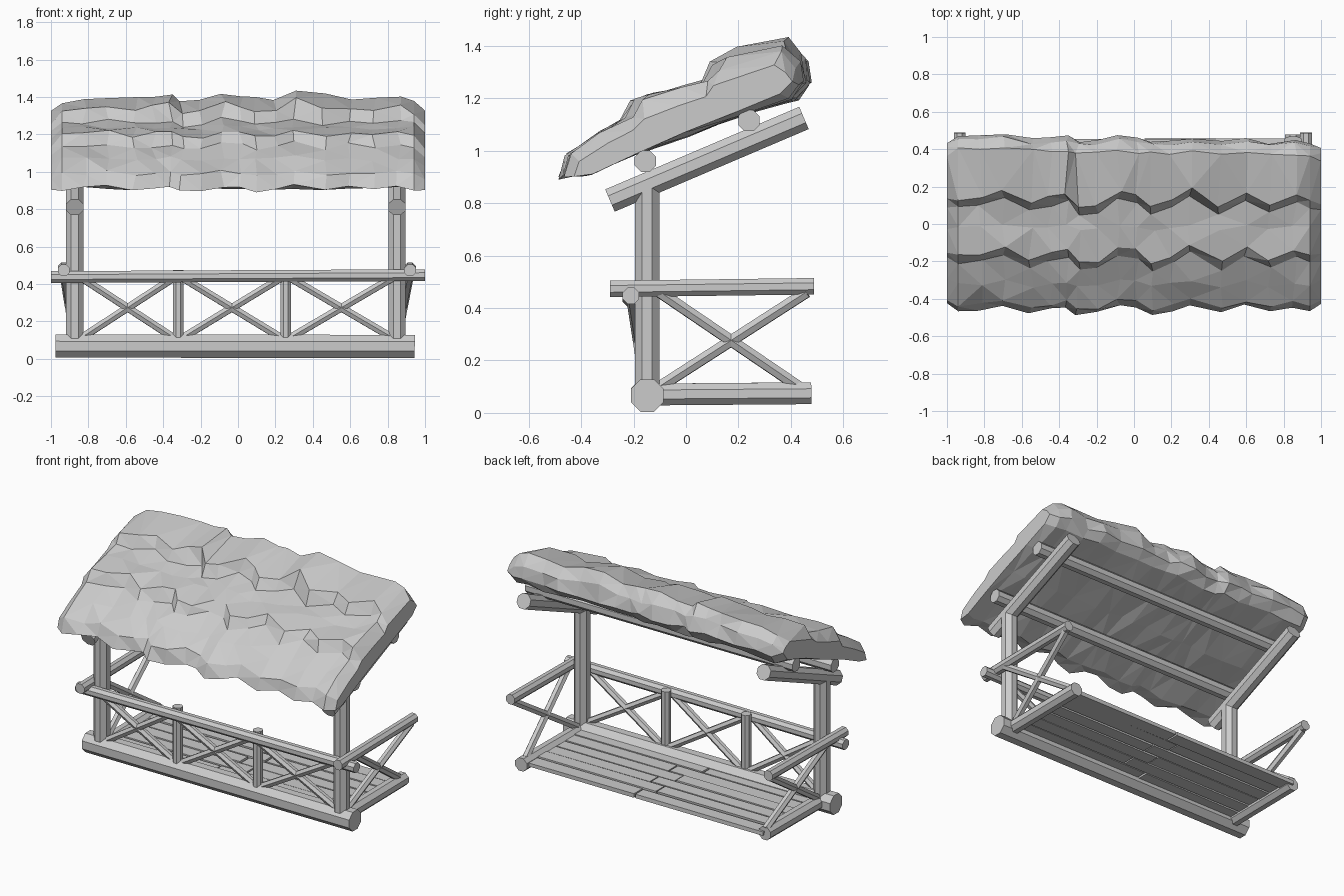
import bpy, bmesh, random
from math import pi
from mathutils import Vector, Matrix

random.seed(4)
cube = bpy.data.objects.get("Cube")
if cube:
    bpy.data.objects.remove(cube, do_unlink=True)

grey = bpy.data.materials.new("plain grey")
grey.use_nodes = True
colour = (0.6, 0.6, 0.6, 1)
grey.diffuse_color = colour
grey.node_tree.nodes["Principled BSDF"].inputs["Base Color"].default_value = colour


def finish(bm, name):
    bmesh.ops.recalc_face_normals(bm, faces=bm.faces)
    mesh = bpy.data.meshes.new(name)
    bm.to_mesh(mesh)
    bm.free()
    mesh.materials.append(grey)
    obj = bpy.data.objects.new(name, mesh)
    bpy.context.collection.objects.link(obj)
    return obj


def log(name, start, end, radius, sides=8):
    """Faceted log running between two points."""
    a, b = Vector(start), Vector(end)
    bm = bmesh.new()
    bmesh.ops.create_cone(bm, cap_ends=True, segments=sides, radius1=radius,
                          radius2=radius, depth=(b - a).length)
    turn = (b - a).to_track_quat('Z', 'Y').to_matrix().to_4x4()
    roll = Matrix.Rotation(pi / sides, 4, 'Z')
    bm.transform(Matrix.Translation((a + b) / 2) @ turn @ roll)
    return finish(bm, name)


# Front sill and handrail
log("front_sill", (-0.975, -0.148, 0.068), (0.945, -0.148, 0.066), 0.067)
log("front_handrail", (-1, -0.21, 0.437), (1, -0.21, 0.447), 0.034)

# Posts, rafters and side railings
for label, x, rail_x, sill_end in (("left", 0.85, 0.92, 0.478), ("right", -0.873, -0.932, 0.44)):
    log(label + "_post", (x, -0.148, 0.07), (x, -0.148, 0.87), 0.05)
    log(label + "_rafter", (x, -0.29, 0.81), (x, 0.45, 1.125), 0.05)
    log(label + "_side_sill", (x, -0.15, 0.07), (x, sill_end, 0.075), 0.045)
    log(label + "_side_handrail", (rail_x, -0.29, 0.473), (rail_x, 0.488, 0.483), 0.034)
    for k, (low, high) in enumerate(((-0.1, 0.46), (0.43, -0.1))):
        log(f"{label}_side_brace_{k + 1}", (x, low, 0.1), (rail_x, high, 0.46), 0.024, 6)

# Short front posts and crossed braces
for k, x in enumerate((-0.32, 0.255)):
    log(f"rail_post_{k + 1}", (x, -0.16, 0.08), (x, -0.16, 0.475), 0.031)
for k, (x0, x1) in enumerate(((-0.84, -0.34), (-0.3, 0.235), (0.275, 0.83))):
    for n, (low, high) in enumerate(((x0, x1), (x1, x0))):
        log(f"front_brace_{k + 1}_{n + 1}", (low, -0.155, 0.11),
            (high, -0.205, 0.435), 0.023, 6)

# Purlins under the roof
log("front_purlin", (-0.96, -0.155, 0.96), (0.96, -0.155, 0.96), 0.044)
log("back_purlin", (-0.96, 0.24, 1.115), (0.96, 0.24, 1.115), 0.044)

# Deck planks with staggered joints
rows = 6
pitch = 0.57 / rows
for r in range(rows):
    joint = (-0.08, 0.1)[r % 2] + random.uniform(-0.05, 0.05)
    for part, (x0, x1) in enumerate(((-0.87, joint - 0.005), (joint + 0.005, 0.87))):
        bm = bmesh.new()
        bmesh.ops.create_cube(bm, size=1)
        place = Vector(((x0 + x1) / 2, -0.11 + pitch * (r + 0.5),
                        0.08 + random.uniform(-0.004, 0.004)))
        bm.transform(Matrix.Translation(place)
                     @ Matrix.Diagonal((x1 - x0, pitch - 0.009, 0.025, 1)))
        for v in bm.verts:
            v.co.y += random.uniform(-0.003, 0.003)
        finish(bm, f"deck_plank_{r + 1}_{part + 1}")

# Thatched roof: a stepped profile swept along x
# Each profile point: y, z, how far it follows the wavy edge
profile = [(-0.43, 0.99, .6), (-0.32, 1.07, .4), (-0.2, 1.135, 1), (-0.16, 1.205, 1),
           (-0.02, 1.235, .3), (0.1, 1.265, 1), (0.14, 1.34, 1), (0.385, 1.395, .1),
           (0.435, 1.335, .3), (0.455, 1.26, .3), (0.41, 1.2, .1), (0.2, 1.135, 0),
           (0, 1.06, 0), (-0.2, 0.99, 0), (-0.38, 0.91, .3), (-0.455, 0.91, .6)]
# Each station: x, edge wave, ridge lift
stations = [(-1, 0, -.02), (-.94, -.01, -.02), (-.82, 0, 0), (-.7, .04, 0), (-.55, -.03, 0),
            (-.45, 0, .01), (-.36, .03, .01), (-.3, -.05, -.01), (-.2, -.04, 0), (-.08, .04, .01),
            (.02, .02, 0), (.1, -.05, 0), (.2, -.01, -.01), (.3, .05, .04), (.46, -.04, .02),
            (.6, .03, -.02), (.73, -.03, 0), (.86, .02, 0), (.94, -.01, -.02), (1, -.02, -.01)]
bm = bmesh.new()
rings = []
for x, wave, lift in stations:
    end = abs(x) == 1
    ring = []
    for k, (y, z, follow) in enumerate(profile):
        py = y + wave * follow + random.uniform(-.01, .01)
        pz = z + 0.4 * wave * follow + random.uniform(-.01, .01)
        if 6 <= k <= 8:
            pz += lift
        if 7 <= k <= 10:
            py -= 0.015 * x
        if end:
            # Ends shrink towards the middle of the thatch
            middle = 1.1 + 0.42 * py
            py *= 0.93
            pz += (middle - pz) * (0.42 if k <= 8 else 0.3)
        px = x if abs(x) > 0.9 else x + random.uniform(-.015, .015)
        ring.append(bm.verts.new((px, py, pz)))
    rings.append(ring)
count = len(profile)
for a, b in zip(rings, rings[1:]):
    for k in range(count):
        n = (k + 1) % count
        bm.faces.new((a[k], a[n], b[n], b[k]))
bm.faces.new(rings[0])
bm.faces.new(rings[-1])
bmesh.ops.triangulate(bm, faces=bm.faces[:])
finish(bm, "thatched_roof")
